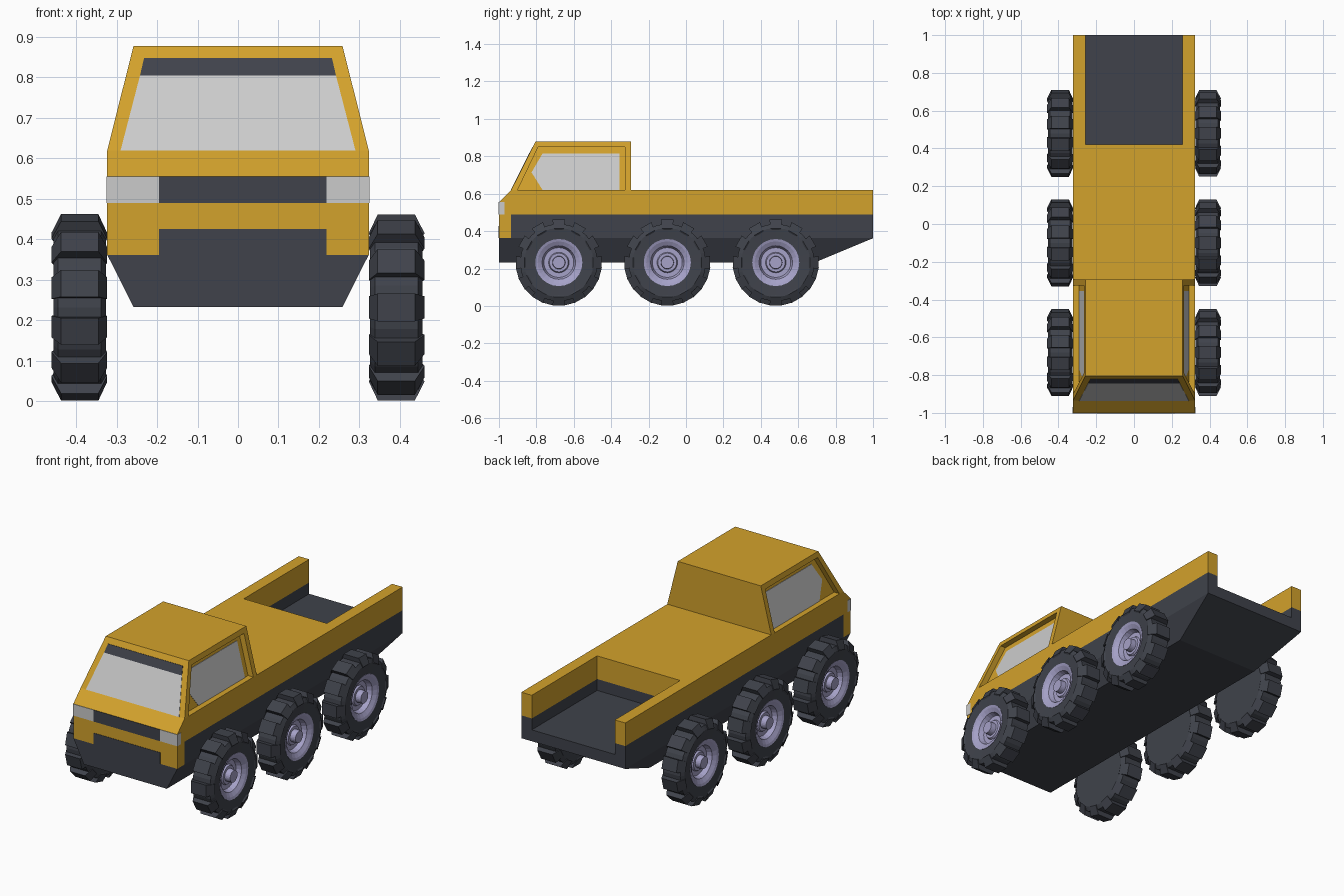
import bpy, bmesh
from math import sin, cos, radians, pi

if "Cube" in bpy.data.objects:
    bpy.data.objects.remove(bpy.data.objects["Cube"])


def material(name, rgb):
    m = bpy.data.materials.new(name)
    m.diffuse_color = (*rgb, 1)
    m.use_nodes = True
    m.node_tree.nodes["Principled BSDF"].inputs["Base Color"].default_value = m.diffuse_color
    return m


YELLOW = material("yellow_paint", (0.65, 0.36, 0.025))
DARK = material("dark_plastic", (0.05, 0.055, 0.07))
LILAC = material("lilac_metal", (0.38, 0.36, 0.58))


def finish(name, bm, mat):
    bmesh.ops.remove_doubles(bm, verts=bm.verts, dist=1e-5)
    bmesh.ops.recalc_face_normals(bm, faces=bm.faces)
    me = bpy.data.meshes.new(name)
    bm.to_mesh(me)
    bm.free()
    if mat:
        me.materials.append(mat)
    ob = bpy.data.objects.new(name, me)
    bpy.context.collection.objects.link(ob)
    return ob


def add_loft(bm, ring_a, ring_b):
    a = [bm.verts.new(p) for p in ring_a]
    b = [bm.verts.new(p) for p in ring_b]
    bm.faces.new(a)
    bm.faces.new(b[::-1])
    n = len(a)
    for i in range(n):
        j = (i + 1) % n
        bm.faces.new((a[i], b[i], b[j], a[j]))


def loft(name, ring_a, ring_b, mat=None):
    bm = bmesh.new()
    add_loft(bm, ring_a, ring_b)
    return finish(name, bm, mat)


def rect(x0, x1, y0, y1, z):
    return [(x0, y0, z), (x1, y0, z), (x1, y1, z), (x0, y1, z)]


def box(name, x0, x1, y0, y1, z0, z1, mat=None):
    return loft(name, rect(x0, x1, y0, y1, z0), rect(x0, x1, y0, y1, z1), mat)


W, I = 0.323, 0.258  # outer and inner half widths

# Lower hull, mid frame and U-shaped bed tray
loft("hull", rect(-I, I, -1, 0.69, 0.233), rect(-W, W, -1, 1, 0.362), DARK)
box("frame", -W, W, -0.935, 0.42, 0.362, 0.49, DARK)
half = [(W, 0.362), (W, 0.49), (I, 0.49), (I, 0.426)]
tray = half + [(-x, z) for x, z in reversed(half)]
loft("bed_tray", [(x, 0.42, z) for x, z in tray], [(x, 1, z) for x, z in tray], DARK)

# Painted deck, bed rails and nose
box("deck", -W, W, -0.935, 0.42, 0.49, 0.62, YELLOW)
for side, s in (("left", -1), ("right", 1)):
    x0, x1 = sorted((s * I, s * W))
    box(side + "_bed_rail", x0, x1, 0.42, 1, 0.49, 0.62, YELLOW)
nose = [(-1, 0.362), (-1, 0.555), (-0.935, 0.62), (-0.935, 0.362)]
loft("nose", [(-W, y, z) for y, z in nose], [(W, y, z) for y, z in nose], YELLOW)

# Nose panels and headlights
box("grille", -0.195, 0.218, -1.002, -0.98, 0.49, 0.555, DARK)
box("lower_grille", -0.195, 0.218, -1.002, -0.98, 0.362, 0.426, DARK)
box("left_headlight", -W - 0.002, -0.195, -1.002, -0.97, 0.49, 0.555)
box("right_headlight", 0.218, W + 0.002, -1.002, -0.97, 0.49, 0.555)


# Cab with slanted sides
def side_x(z):
    return W - 0.252 * (z - 0.62)


def front_y(z):
    return -0.935 + 0.504 * (z - 0.62)


cab = loft("cab", rect(-W, W, -0.935, -0.295, 0.62),
           rect(-I, I, -0.805, -0.295, 0.878), YELLOW)

# Recessed side windows
opening = [(-0.91, 0.6), (-0.79, 0.85), (-0.325, 0.85), (-0.325, 0.6)]
pane = [(-0.767, 0.62), (-0.826, 0.714), (-0.767, 0.815), (-0.355, 0.815), (-0.355, 0.62)]
for side, s in (("left", -1), ("right", 1)):
    cutter = loft(side + "_window_cutter",
                  [(s * (side_x(z) - 0.033), y, z) for y, z in opening],
                  [(s * (side_x(z) + 0.1), y, z) for y, z in opening], YELLOW)
    cutter.hide_render = True
    mod = cab.modifiers.new(side + "_window", 'BOOLEAN')
    mod.operation = 'DIFFERENCE'
    mod.object = cutter
    bpy.context.view_layer.objects.active = cab
    bpy.ops.object.modifier_apply(modifier=mod.name)
    bpy.data.objects.remove(cutter)
    loft(side + "_window", [(s * (side_x(z) - 0.036), y, z) for y, z in pane],
         [(s * (side_x(z) - 0.031), y, z) for y, z in pane])

# Windshield and its dark sun strip
for name, z0, z1, xa, xb, mat in (("windshield", 0.62, 0.805, 0.29, 0.242, None),
                                  ("sun_strip", 0.805, 0.848, 0.242, 0.232, DARK)):
    quad = [(-xa, z0), (xa, z0), (xb, z1), (-xb, z1)]
    loft(name, [(x, front_y(z) - 0.002, z) for x, z in quad],
         [(x, front_y(z) + 0.005, z) for x, z in quad], mat)


# Wheels: lathed tyre with lugs, and a dished rim
def lathe(bm, profile, s, cy, cz, n=24):
    rings = [[bm.verts.new((s * x, cy + r * sin(2 * pi * k / n), cz + r * cos(2 * pi * k / n)))
              for k in range(n)] for x, r in profile]
    for a, b in zip(rings, rings[1:]):
        for k in range(n):
            j = (k + 1) % n
            bm.faces.new((a[k], a[j], b[j], b[k]))


TYRE = [(0.326, 0), (0.326, 0.185), (0.338, 0.207), (0.445, 0.207), (0.456, 0.185),
        (0.45, 0.125), (0.42, 0.12)]
RIM = [(0.42, 0.126), (0.452, 0.126), (0.448, 0.113), (0.435, 0.09), (0.408, 0.08),
       (0.408, 0.055), (0.418, 0.05), (0.418, 0.035), (0.45, 0.033), (0.45, 0)]
LUG = [(0.33, 0.17), (0.323, 0.185), (0.345, 0.232), (0.437, 0.232), (0.461, 0.185),
       (0.45, 0.17)]
CZ = 0.232

for side, s, phase in (("left", -1, 15), ("right", 1, 0)):
    for pos, cy in (("front", -0.68), ("middle", -0.1), ("rear", 0.48)):
        bm = bmesh.new()
        lathe(bm, TYRE, s, cy, CZ)
        for k in range(12):
            ends = []
            for d in (-8.5, 8.5):
                a = radians(30 * k + phase + d)
                ends.append([(s * x, cy + r * sin(a), CZ + r * cos(a)) for x, r in LUG])
            add_loft(bm, *ends)
        finish(f"{pos}_{side}_tyre", bm, DARK)
        bm = bmesh.new()
        lathe(bm, RIM, s, cy, CZ)
        finish(f"{pos}_{side}_rim", bm, LILAC)
